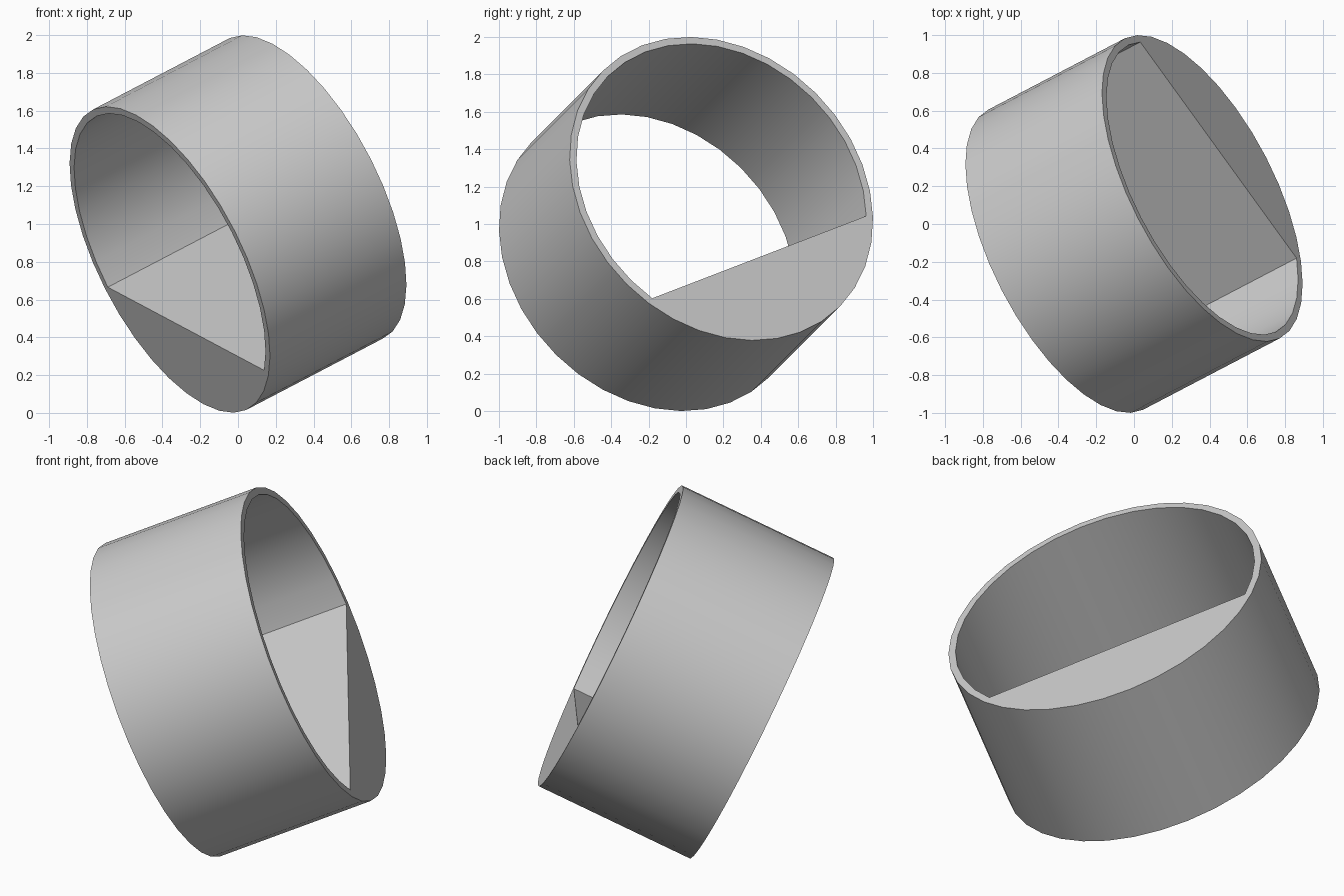
import bpy, bmesh
from math import cos, sin, pi, radians
from mathutils import Vector, Matrix

cube = bpy.data.objects.get("Cube")
if cube:
    bpy.data.objects.remove(cube)

SIDES = 36
OUTER, INNER, HALF = 0.893, 0.853, 0.449
CHORD = INNER / 2                     # distance from axis to the flat floor

grey = bpy.data.materials.new("plain grey")
grey.use_nodes = True
colour = (0.6, 0.6, 0.6, 1)
grey.diffuse_color = colour
grey.node_tree.nodes["Principled BSDF"].inputs["Base Color"].default_value = colour

# Tilted frame: local x points to the floor, local z runs along the bore
axis = Vector((0.804, 0.42, 0.42)).normalized()
down = Vector((0.085, 0.2, -0.36))
down = (down - axis * down.dot(axis)).normalized()
side = axis.cross(down)
frame = Matrix((down, side, axis)).transposed().to_4x4()
frame.translation = (0, 0, 1)


def bore_radius(a):
    # The bore is round, flattened where the floor cuts across it
    if cos(a) > 0.5:
        return CHORD / cos(a)
    return INNER


# Tube with a flat floor filling one segment of the bore
bm = bmesh.new()
loops = []
for z, bore in ((-HALF, False), (HALF, False), (HALF, True), (-HALF, True)):
    loop = []
    for i in range(SIDES):
        a = 2 * pi * i / SIDES
        r = bore_radius(a) if bore else OUTER
        loop.append(bm.verts.new((r * cos(a), r * sin(a), z)))
    loops.append(loop)
for k in range(4):
    p, q = loops[k], loops[(k + 1) % 4]
    for i in range(SIDES):
        j = (i + 1) % SIDES
        bm.faces.new((p[i], p[j], q[j], q[i]))
bmesh.ops.recalc_face_normals(bm, faces=bm.faces)
bm.transform(frame)

mesh = bpy.data.meshes.new("tube_with_floor")
bm.to_mesh(mesh)
bm.free()
mesh.materials.append(grey)
tube = bpy.data.objects.new("tube_with_floor", mesh)
bpy.context.collection.objects.link(tube)

bpy.ops.object.select_all(action="DESELECT")
tube.select_set(True)
bpy.context.view_layer.objects.active = tube
bpy.ops.object.shade_smooth_by_angle(angle=radians(30))
